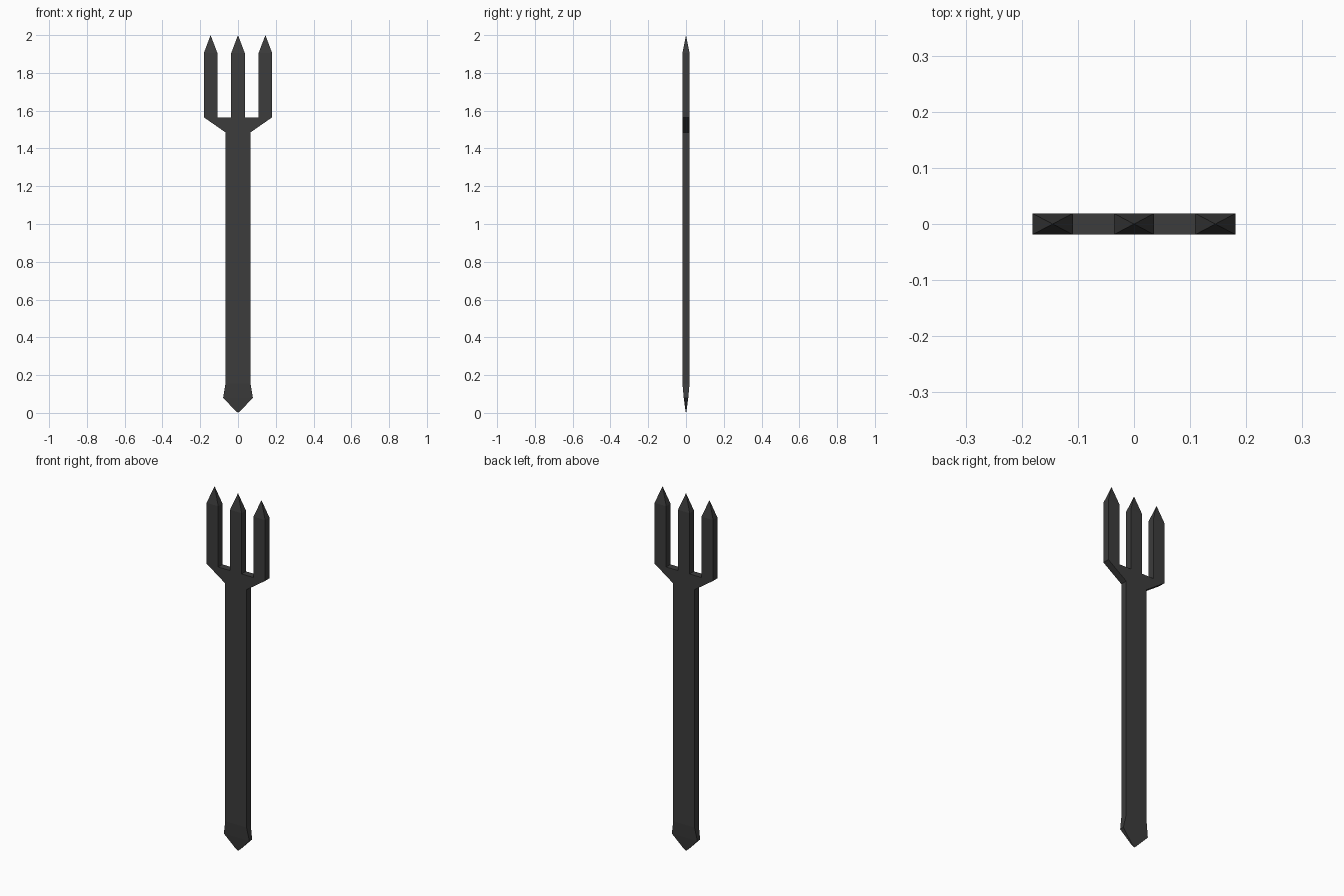
import bpy, bmesh

if "Cube" in bpy.data.objects:
    bpy.data.objects.remove(bpy.data.objects["Cube"])

D = 0.019  # half thickness of the flat weapon

metal = bpy.data.materials.new("dark_metal")
metal.diffuse_color = (0.045, 0.045, 0.045, 1)
metal.use_nodes = True
metal.node_tree.nodes["Principled BSDF"].inputs["Base Color"].default_value = metal.diffuse_color


def loft(name, cx, rings):
    """Stack of rectangles (z, half width, half depth); zero width makes a point."""
    bm = bmesh.new()
    prev = None
    for i, (z, w, d) in enumerate(rings):
        if w == 0:
            ring = [bm.verts.new((cx, 0, z))]
        else:
            ring = [bm.verts.new((cx + sx * w, sy * d, z))
                    for sx, sy in ((-1, -1), (1, -1), (1, 1), (-1, 1))]
        if prev:
            for k in range(4):
                n = (k + 1) % 4
                quad = [prev[k % len(prev)], prev[n % len(prev)],
                        ring[n % len(ring)], ring[k % len(ring)]]
                bm.faces.new(list(dict.fromkeys(quad)))
        if len(ring) == 4 and i in (0, len(rings) - 1):
            bm.faces.new(ring)
        prev = ring
    bmesh.ops.recalc_face_normals(bm, faces=bm.faces)
    mesh = bpy.data.meshes.new(name)
    bm.to_mesh(mesh)
    bm.free()
    mesh.materials.append(metal)
    obj = bpy.data.objects.new(name, mesh)
    bpy.context.collection.objects.link(obj)
    return obj


# Pointed, slightly flared foot
loft("pommel", 0, [(0, 0, 0), (0.012, 0.014, 0.003), (0.08, 0.079, 0.012), (0.155, 0.066, D)])

# Long flat shaft
loft("shaft", 0, [(0.155, 0.066, D), (1.485, 0.066, D)])

# Flared crosspiece carrying the prongs
loft("crosspiece", 0, [(1.485, 0.066, D), (1.565, 0.181, D)])

# Three prongs with pyramid tips
for label, x in (("left", -0.145), ("middle", 0), ("right", 0.145)):
    loft(label + "_prong", x, [(1.565, 0.036, D), (1.905, 0.036, D), (2.0, 0, 0)])
